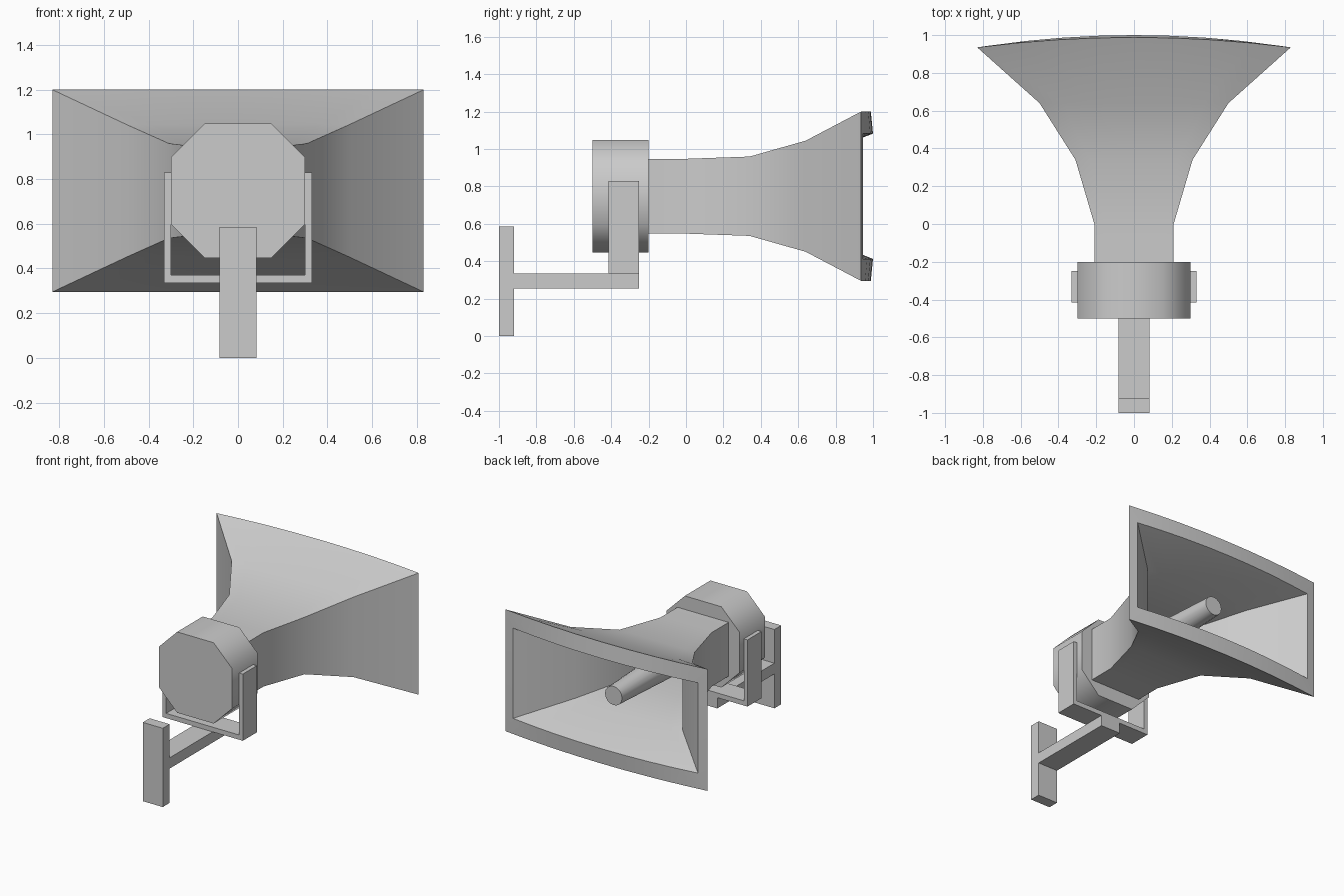
import bpy, bmesh, math

if "Cube" in bpy.data.objects:
    bpy.data.objects.remove(bpy.data.objects["Cube"])

ZC = 0.7475  # height of the horn axis


def finish(name, bm, angle=None):
    bmesh.ops.recalc_face_normals(bm, faces=bm.faces)
    me = bpy.data.meshes.new(name)
    bm.to_mesh(me)
    bm.free()
    ob = bpy.data.objects.new(name, me)
    bpy.context.collection.objects.link(ob)
    if angle:
        bpy.ops.object.select_all(action='DESELECT')
        ob.select_set(True)
        bpy.context.view_layer.objects.active = ob
        bpy.ops.object.shade_smooth_by_angle(angle=math.radians(angle))
    return ob


def loft(name, rings, angle=None):
    """Skin a list of closed rings and cap both ends."""
    bm = bmesh.new()
    vr = [[bm.verts.new(p) for p in r] for r in rings]
    n = len(vr[0])
    for a, b in zip(vr, vr[1:]):
        for i in range(n):
            j = (i + 1) % n
            bm.faces.new((a[i], a[j], b[j], b[i]))
    bm.faces.new(vr[0])
    bm.faces.new(vr[-1])
    return finish(name, bm, angle)


def prism(name, profile, axis_range, angle=None):
    """Extrude an x-z profile along y."""
    return loft(name, [[(x, y, z) for x, z in profile] for y in axis_range], angle)


def box_profile(x, z0, z1):
    return [(-x, z0), (x, z0), (x, z1), (-x, z1)]


def horn_ring(y, hx, hz, bulge=0):
    """Rectangular section whose long edges bow forward by bulge."""
    steps = [-1, -0.75, -0.5, -0.25, 0, 0.25, 0.5, 0.75, 1]
    low = [(t * hx, y + bulge * (1 - t * t), ZC - hz) for t in steps]
    high = [(x, yy, ZC + hz) for x, yy, _ in reversed(low)]
    return low + high


# Flared horn: outer skin forward, rim, then inner skin back to the throat
outer = [(-0.2, 0.21, 0.20), (0, 0.21, 0.20), (0.34, 0.31, 0.212),
         (0.64, 0.50, 0.297), (0.935, 0.83, 0.452, 0.053)]
inner = [(0.945, 0.76, 0.335, 0.055), (0.67, 0.44, 0.205), (0.36, 0.255, 0.14),
         (0.0, 0.15, 0.135), (-0.17, 0.15, 0.135)]
loft("horn", [horn_ring(*s) for s in outer + inner], 40)

# Tapered tube inside the horn
plug = []
for y, r in [(-0.18, 0.115), (0.85, 0.07)]:
    plug.append([(r * math.cos(k * math.tau / 16), y, ZC + r * math.sin(k * math.tau / 16))
                 for k in range(16)])
loft("inner_tube", plug, 40)

# Eight-sided driver housing
h, c = 0.30, 0.15
octagon = [(c, -h), (h, -c), (h, c), (c, h), (-c, h), (-h, c), (-h, -c), (-c, -h)]
prism("driver_housing", [(x, ZC + z) for x, z in octagon], (-0.5, -0.2), 50)

# U-shaped yoke holding the housing
yoke = [(-0.33, 0.335), (0.33, 0.335), (0.33, 0.83), (0.3, 0.83),
        (0.3, 0.37), (-0.3, 0.37), (-0.3, 0.83), (-0.33, 0.83)]
prism("yoke", yoke, (-0.415, -0.25))

# Mounting arm and wall plate
prism("mount_arm", box_profile(0.082, 0.255, 0.335), (-0.92, -0.25))
prism("mount_plate", box_profile(0.082, 0, 0.585), (-1.0, -0.92))
